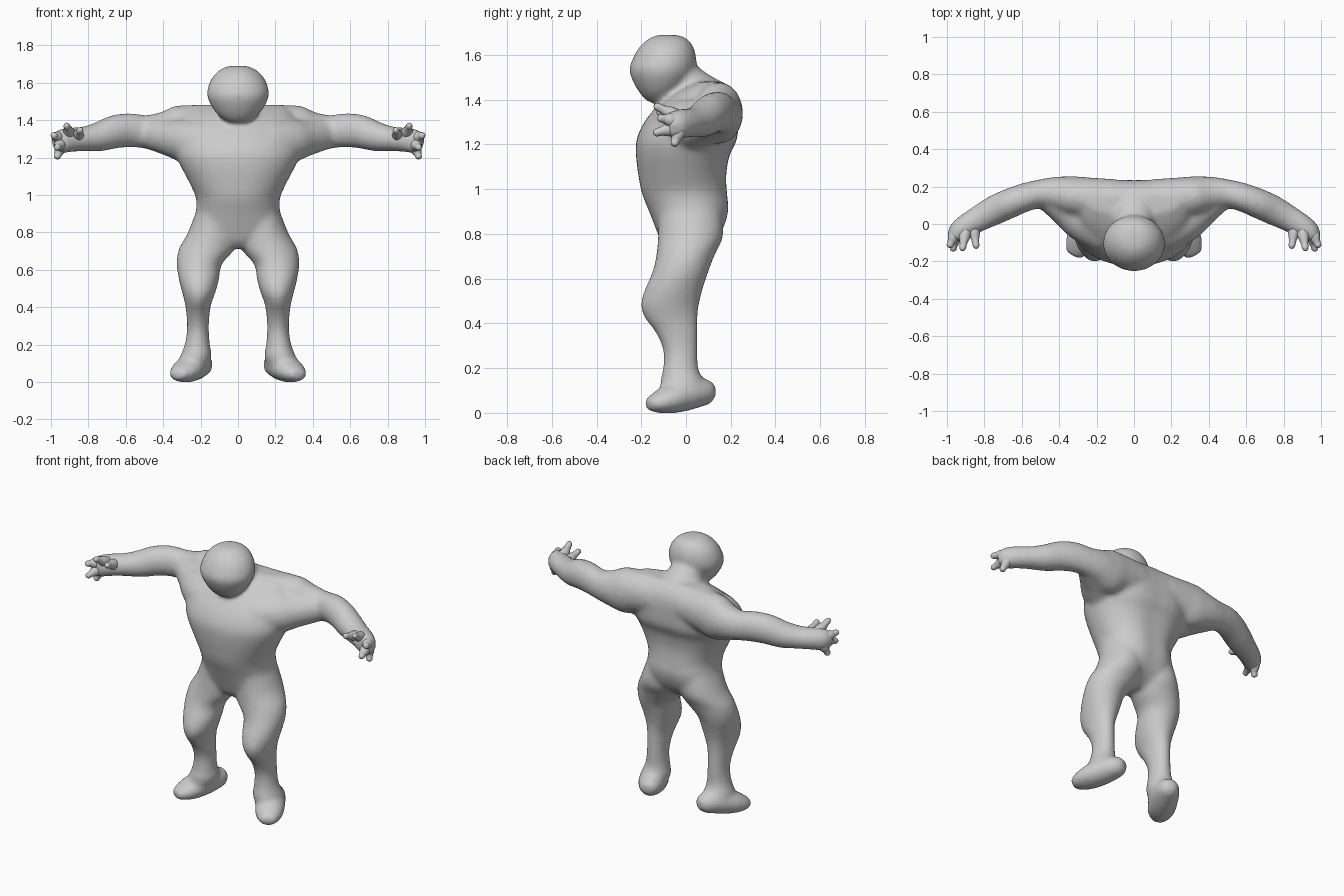
import bpy, bmesh, math
from mathutils import Vector

if "Cube" in bpy.data.objects:
    bpy.data.objects.remove(bpy.data.objects["Cube"])

grey = bpy.data.materials.new("light grey")
grey.diffuse_color = (0.6, 0.6, 0.6, 1)
grey.use_nodes = True
grey.node_tree.nodes["Principled BSDF"].inputs["Base Color"].default_value = grey.diffuse_color


def refine(secs, sub=4):
    """Catmull-Rom interpolation of loft sections."""
    out, m = [], len(secs) - 1
    for i in range(m):
        p0, p1, p2, p3 = (secs[max(i - 1, 0)], secs[i], secs[i + 1], secs[min(i + 2, m)])
        for k in range(sub):
            t = k / sub
            out.append(tuple(.5 * (2 * b + (c - a) * t + (2 * a - 5 * b + 4 * c - d) * t * t
                                   + (3 * b - a - 3 * c + d) * t ** 3)
                             for a, b, c, d in zip(p0, p1, p2, p3)))
    return out + [tuple(secs[-1])]


def skin_rings(bm, rings):
    """Bridge a list of point rings and cap both ends."""
    vs = [[bm.verts.new(p) for p in r] for r in rings]
    n = len(vs[0])
    for a, b in zip(vs, vs[1:]):
        for i in range(n):
            j = (i + 1) % n
            bm.faces.new((a[i], a[j], b[j], b[i]))
    bm.faces.new(vs[0])
    bm.faces.new(vs[-1])


def column(bm, secs, s=1, power=1.0, groove=0.0, n=36):
    """Upright loft; section = z, x_min, x_max, y_front, y_back."""
    rings = []
    for z, x0, x1, y0, y1 in refine(secs):
        ring = []
        for i in range(n):
            a = 2 * math.pi * i / n
            c, d = math.cos(a), math.sin(a)
            dip = groove * math.exp(-(c / .25) ** 2) if d > 0 else 0
            c = math.copysign(abs(c) ** power, c)
            d = math.copysign(abs(d) ** power, d)
            ring.append((s * ((x0 + x1) / 2 + c * (x1 - x0) / 2),
                         (y0 + y1) / 2 + d * (y1 - y0) / 2 - dip, z))
        rings.append(ring)
    skin_rings(bm, rings)


def tube(bm, secs, s=1, n=20):
    """Loft along a path; section = x, y, z, half width, half height."""
    secs = refine(secs)
    pts = [Vector(q[:3]) for q in secs]
    rings = []
    for k, (p, q) in enumerate(zip(pts, secs)):
        t = (pts[min(k + 1, len(pts) - 1)] - pts[max(k - 1, 0)]).normalized()
        side = t.cross(Vector((0, 0, 1))).normalized()
        up = side.cross(t)
        ring = []
        for i in range(n):
            a = 2 * math.pi * i / n
            v = p + side * math.cos(a) * q[3] + up * math.sin(a) * q[4]
            ring.append((s * v.x, v.y, v.z))
        rings.append(ring)
    skin_rings(bm, rings)


def finish(bm, name):
    bmesh.ops.recalc_face_normals(bm, faces=bm.faces[:])
    for f in bm.faces:
        f.smooth = True
    me = bpy.data.meshes.new(name)
    bm.to_mesh(me)
    bm.free()
    me.materials.append(grey)
    ob = bpy.data.objects.new(name, me)
    bpy.context.collection.objects.link(ob)
    return ob


body = bmesh.new()

# torso: z, half width, front, back
torso = [(.715, .06, -.07, .06), (.75, .15, -.105, .115), (.81, .225, -.13, .168),
         (.90, .226, -.165, .199), (.98, .224, -.197, .194), (1.06, .258, -.213, .19),
         (1.15, .305, -.224, .205), (1.22, .335, -.222, .238), (1.30, .335, -.187, .245),
         (1.38, .315, -.12, .243), (1.44, .29, -.04, .22), (1.482, .24, .05, .17)]
column(body, [(z, -w, w, f, b) for z, w, f, b in torso], power=.94, groove=.012)

# neck leaning forward into the head
tube(body, [(0, .14, 1.38, .15, .10), (0, .05, 1.44, .11, .09), (0, -.06, 1.52, .10, .09)])

# head: z, half width, front, back
head = [(1.39, .05, -.17, -.09), (1.42, .10, -.20, -.04), (1.47, .14, -.232, .01),
        (1.53, .166, -.254, .042), (1.58, .16, -.24, .047), (1.63, .137, -.213, .036),
        (1.67, .095, -.172, .01), (1.69, .05, -.13, -.035)]
column(body, [(z, -w, w, f, b) for z, w, f, b in head])

for s in (1, -1):
    # leg
    column(body, [(.95, .03, .21, -.12, .15), (.80, .0, .268, -.125, .168),
                  (.71, .018, .317, -.132, .13), (.63, .086, .328, -.15, .10),
                  (.55, .101, .317, -.185, .074), (.48, .12, .299, -.203, .058),
                  (.42, .142, .284, -.182, .052), (.36, .152, .276, -.137, .052),
                  (.28, .156, .273, -.103, .053), (.20, .15, .285, -.103, .055),
                  (.14, .14, .308, -.115, .08), (.09, .155, .315, -.11, .085)], s)
    # foot, heel to toe, turned outward
    tube(body, [(.18, .128, .093, .03, .03), (.19, .10, .093, .06, .056),
                (.215, .04, .09, .08, .07), (.245, -.02, .078, .086, .074),
                (.278, -.08, .06, .085, .065), (.305, -.13, .045, .07, .047),
                (.325, -.17, .038, .04, .028)], s)
    # web of muscle between chest and arm
    tube(body, [(.15, -.03, 1.28, .13, .12), (.27, .03, 1.29, .125, .12),
                (.36, .09, 1.305, .105, .10), (.46, .148, 1.325, .08, .085)], s)
    # arm, shoulder to palm
    tube(body, [(.10, .13, 1.36, .11, .12), (.25, .14, 1.352, .11, .13),
                (.33, .148, 1.338, .108, .138), (.42, .162, 1.335, .092, .106),
                (.50, .162, 1.338, .077, .09), (.58, .143, 1.346, .077, .092),
                (.66, .112, 1.337, .08, .09), (.74, .076, 1.312, .08, .08),
                (.82, .034, 1.30, .072, .067), (.89, -.006, 1.295, .065, .066),
                (.94, -.045, 1.288, .058, .066), (.955, -.085, 1.285, .042, .053)], s)

ob = finish(body, "body")
rm = ob.modifiers.new("blend", 'REMESH')
rm.mode = 'VOXEL'
rm.voxel_size = .012
rm.use_smooth_shade = True
sm = ob.modifiers.new("soften", 'SMOOTH')
sm.factor = .5
sm.iterations = 16

# fingers: root and tip
fingers = [((.90, -.03, 1.32), (.918, -.142, 1.376)),
           ((.86, -.01, 1.31), (.842, -.13, 1.35)),
           ((.955, -.05, 1.305), (.99, -.125, 1.32)),
           ((.945, -.05, 1.275), (.97, -.145, 1.25)),
           ((.945, -.03, 1.265), (.97, -.055, 1.193))]
for s, side in ((1, "left"), (-1, "right")):
    bm = bmesh.new()
    for root, tip in fingers:
        a, b = Vector(root), Vector(tip)
        secs = []
        for t, r in ((0, .034), (.35, .03), (.65, .02), (.9, .017), (1, .008)):
            secs.append((*a.lerp(b, t), r, r))
        tube(bm, secs, s, 12)
    finish(bm, side + "_fingers")

# slightly raised eyes
bm = bmesh.new()
for s in (1, -1):
    res = bmesh.ops.create_uvsphere(bm, u_segments=12, v_segments=8, radius=.018)
    bmesh.ops.translate(bm, verts=res["verts"], vec=(s * .1, -.176, 1.592))
finish(bm, "eyes")
